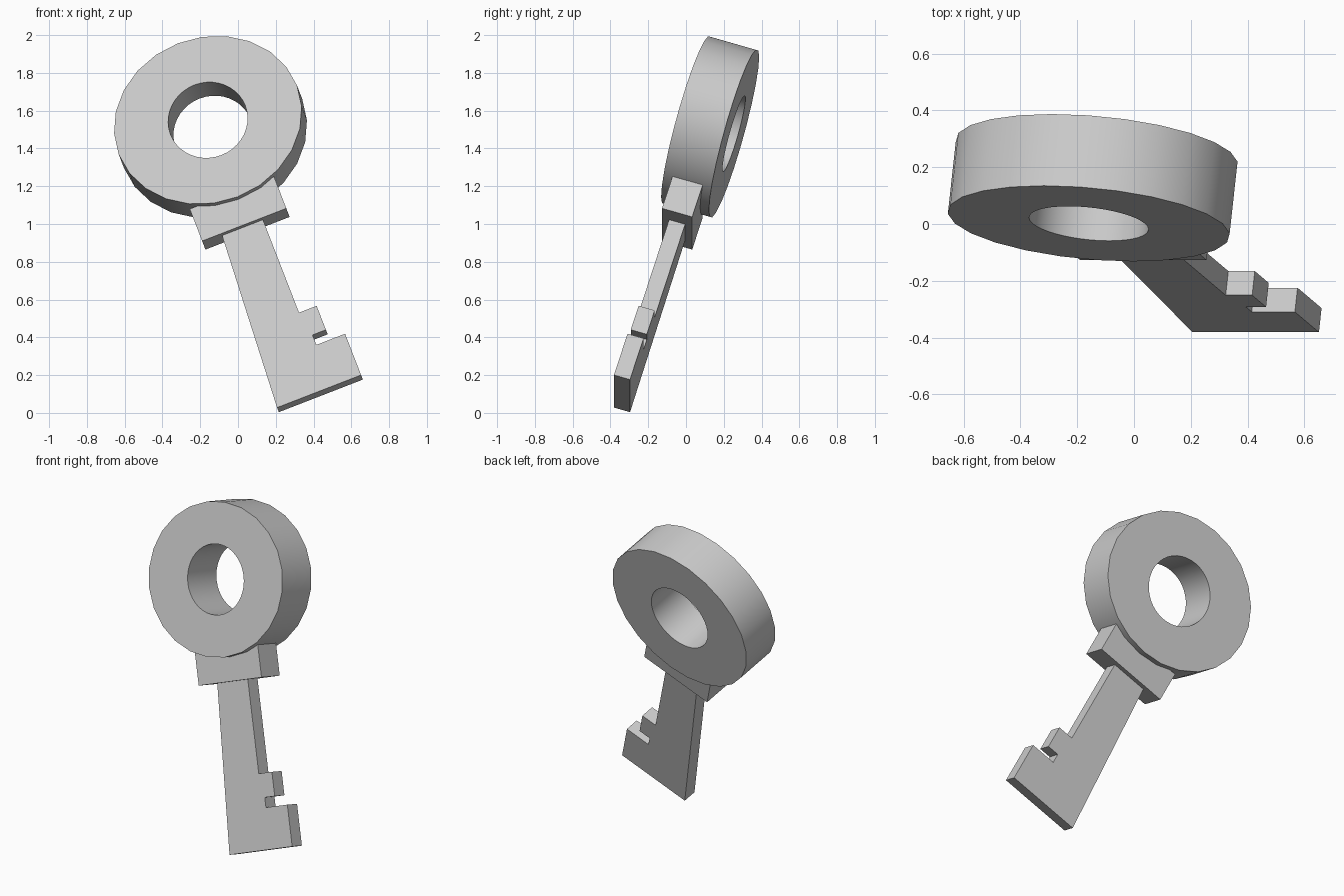
import bpy, bmesh
from math import sin, cos, pi, radians
from mathutils import Matrix, Vector

if "Cube" in bpy.data.objects:
    bpy.data.objects.remove(bpy.data.objects["Cube"])

# Tilted frame of the key: across (u), along (v), out of the front face
lean, tilt = radians(21.2), radians(17.0)
u = Vector((cos(lean), 0, sin(lean)))
v = Vector((-sin(lean) * cos(tilt), sin(tilt), cos(lean) * cos(tilt)))
frame = Matrix((u, v, u.cross(v))).transposed().to_4x4()
MID = 0.306  # shared middle plane of all parts


def plate(name, outlines, thickness):
    """Extrude closed outlines (inner ones become holes) about the middle plane."""
    curve = bpy.data.curves.new(name, 'CURVE')
    curve.dimensions = '2D'
    curve.fill_mode = 'BOTH'
    curve.extrude = thickness / 2
    for pts in outlines:
        s = curve.splines.new('POLY')
        s.points.add(len(pts) - 1)
        for p, (x, y) in zip(s.points, pts):
            p.co = (x, y, 0, 1)
        s.use_cyclic_u = True
    obj = bpy.data.objects.new(name, curve)
    bpy.context.collection.objects.link(obj)
    bpy.ops.object.select_all(action='DESELECT')
    obj.select_set(True)
    bpy.context.view_layer.objects.active = obj
    bpy.ops.object.convert(target='MESH')
    obj = bpy.context.object
    obj.name = name
    bm = bmesh.new()
    bm.from_mesh(obj.data)
    bmesh.ops.remove_doubles(bm, verts=bm.verts, dist=1e-4)
    bmesh.ops.recalc_face_normals(bm, faces=bm.faces)
    bmesh.ops.transform(bm, matrix=frame @ Matrix.Translation((0, 0, MID)), verts=bm.verts)
    bm.to_mesh(obj.data)
    bm.free()
    bpy.ops.object.shade_smooth_by_angle(angle=radians(30))
    return obj


def ellipse(cx, cy, a, b, n):
    return [(cx + a * cos(2 * pi * i / n), cy + b * sin(2 * pi * i / n)) for i in range(n)]


# Round bow with a hole
plate("bow", [ellipse(0.412, 1.438, 0.506, 0.456, 24),
              ellipse(0.412, 1.438, 0.212, 0.208, 40)], 0.264)

# Collar between bow and shaft
plate("collar", [[(0.152, 0.84), (0.63, 0.84), (0.63, 1.03), (0.152, 1.03)]], 0.167)

# Shaft and toothed bit in one flat piece
plate("shaft_and_bit", [[(0.203, -0.158), (0.68, -0.158), (0.68, 0.087), (0.517, 0.087),
                         (0.517, 0.146), (0.593, 0.146), (0.593, 0.288), (0.493, 0.288),
                         (0.493, 0.86), (0.262, 0.86)]], 0.089)
